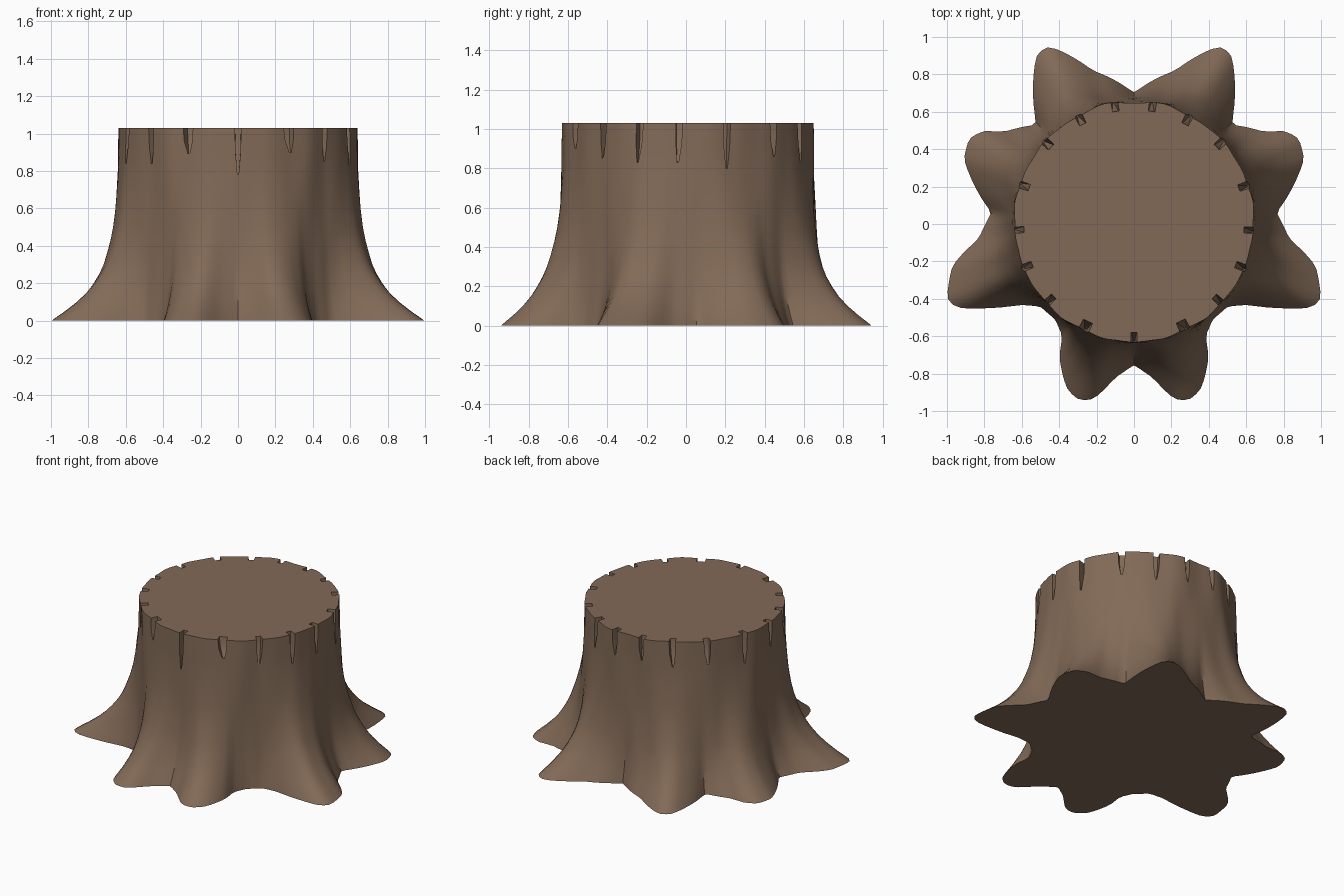
import bpy, bmesh, math, random
from mathutils import noise, Vector

if "Cube" in bpy.data.objects:
    bpy.data.objects.remove(bpy.data.objects["Cube"])

random.seed(4)
H = 1.03

# root outline on the ground, right half, from back to front
OUT = [(0, .70), (.22, .82), (.40, .93), (.46, .95), (.52, .91), (.54, .75), (.52, .53),
       (.70, .49), (.80, .50), (.88, .46), (.91, .35), (.85, .20), (.76, .06),
       (.83, -.08), (.97, -.22), (1.0, -.40), (.95, -.45), (.80, -.45), (.60, -.43),
       (.50, -.44), (.42, -.51), (.38, -.60), (.40, -.70), (.36, -.88), (.30, -.94),
       (.22, -.94), (.10, -.82), (0, -.75)]
POL = [(math.degrees(math.atan2(y, x)), math.hypot(x, y)) for x, y in OUT]
# how strongly the root outline shows at each height
FLARE = [(0, 1), (.02, .93), (.05, .82), (.10, .66), (.15, .53), (.20, .43), (.25, .345),
         (.30, .28), (.40, .185), (.50, .12), (.60, .075), (.80, .02), (1.03, 0)]


def lerp_table(tab, v):
    for (a, p), (b, q) in zip(tab, tab[1:]):
        if min(a, b) <= v <= max(a, b):
            return p + (q - p) * (v - a) / (b - a)
    return tab[-1][1]


def base_radius(deg):
    t = math.radians(deg)
    a = math.degrees(math.atan2(math.sin(t), abs(math.cos(t))))
    a = max(-90, min(90, a))
    return lerp_table(POL, a)


def radius(deg, z):
    s, c = math.sin(math.radians(deg)), math.cos(math.radians(deg))
    core = .642 + .013 * s
    b = (base_radius(deg - 1.2) + 2 * base_radius(deg) + base_radius(deg + 1.2)) / 4
    f = lerp_table(FLARE, z)
    # faint upright bark ripples
    bark = noise.noise(Vector((abs(c) * 5, s * 5, z * 1.6))) * .014
    return core + (b - core) * f + bark * min(1, z * 4)


brown = bpy.data.materials.new("bark brown")
brown.diffuse_color = (.223, .144, .095, 1)
brown.use_nodes = True
brown.node_tree.nodes["Principled BSDF"].inputs["Base Color"].default_value = brown.diffuse_color


def make(name, bm):
    bmesh.ops.recalc_face_normals(bm, faces=bm.faces)
    me = bpy.data.meshes.new(name)
    bm.to_mesh(me)
    bm.free()
    me.materials.append(brown)
    ob = bpy.data.objects.new(name, me)
    bpy.context.collection.objects.link(ob)
    return ob


# trunk with flared roots
N = 180
ZS = [0, .02, .05, .1, .15, .2, .25, .3, .36, .43, .5, .6, .7, .8, .88, .96, H]
bm = bmesh.new()
rings = []
for z in ZS:
    ring = []
    for i in range(N):
        d = i * 360 / N
        r, t = radius(d, z), math.radians(d)
        ring.append(bm.verts.new((r * math.cos(t), r * math.sin(t), z)))
    rings.append(ring)
for a, b in zip(rings, rings[1:]):
    for i in range(N):
        j = (i + 1) % N
        bm.faces.new((a[i], a[j], b[j], b[i]))
bm.faces.new(rings[0][::-1])
bm.faces.new(rings[-1])
stump = make("tree_stump", bm)

# wedge cutters for splits in the rim: angle, length, half width
SPLITS = [(81, .17, .022), (63, .2, .024), (43, .17, .026), (19, .23, .022), (-3, .2, .02),
          (-21.6, .2, .022), (-42, .18, .022), (-64.5, .13, .034)]
SPLITS += [(180 - a, l * random.uniform(.85, 1.1), w) for a, l, w in SPLITS]
SPLITS.append((-90, .25, .019))
bm = bmesh.new()
for ang, ln, w in SPLITS:
    t = math.radians(ang)
    R = radius(ang, H)
    skew = random.uniform(-.012, .012) if ang != -90 else 0

    def pt(r, s, z):
        return bm.verts.new((r * math.cos(t) - s * math.sin(t), r * math.sin(t) + s * math.cos(t), z))

    levels = []
    for z, dep, k, sh in ((H + .05, .052, 1.1, 0), (H - ln * .55, .042, .8, skew * .5),
                          (H - ln, .004, .2, skew)):
        levels.append([pt(R - dep, sh - w * k * .8, z), pt(R + .1, sh - w * k, z),
                       pt(R + .1, sh + w * k, z), pt(R - dep, sh + w * k * .8, z)])
    for a, b in zip(levels, levels[1:]):
        for i in range(4):
            j = (i + 1) % 4
            bm.faces.new((a[i], a[j], b[j], b[i]))
    bm.faces.new(levels[0])
    bm.faces.new(levels[-1][::-1])
cutter = make("split_cutter", bm)
cutter.hide_render = True

# cut the splits and keep only the finished stump
mod = stump.modifiers.new("splits", "BOOLEAN")
mod.operation = "DIFFERENCE"
mod.solver = "EXACT"
mod.object = cutter
bpy.context.view_layer.objects.active = stump
stump.select_set(True)
cutter.select_set(False)
bpy.ops.object.modifier_apply(modifier=mod.name)
bpy.data.objects.remove(cutter)
bpy.ops.object.shade_smooth_by_angle(angle=math.radians(35))
